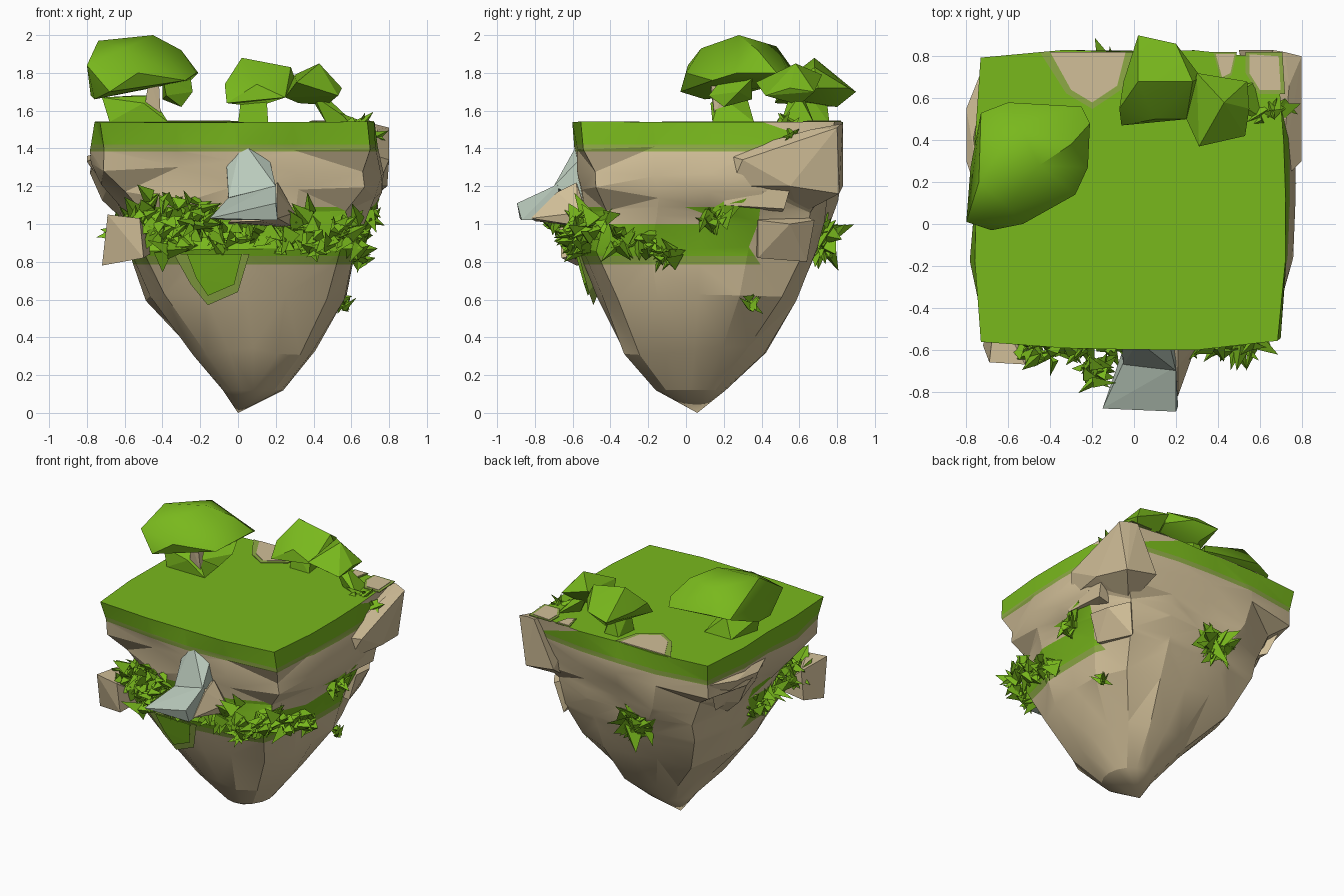
import bpy, bmesh, math, random
from mathutils import Vector

if "Cube" in bpy.data.objects:
    bpy.data.objects.remove(bpy.data.objects["Cube"])

random.seed(11)


def material(name, rgb):
    m = bpy.data.materials.new(name)
    m.diffuse_color = (*rgb, 1)
    m.use_nodes = True
    m.node_tree.nodes["Principled BSDF"].inputs["Base Color"].default_value = m.diffuse_color
    return m


GRASS = material("grass green", (0.19, 0.48, 0.012))
EDGE = material("grass edge olive", (0.27, 0.40, 0.06))
ROCK = material("tan rock", (0.64, 0.52, 0.315))
WATER = material("pale water", (0.49, 0.59, 0.50))


def finish(name, bm, mats, smooth=False):
    bmesh.ops.recalc_face_normals(bm, faces=bm.faces)
    me = bpy.data.meshes.new(name)
    bm.to_mesh(me)
    bm.free()
    for m in mats:
        me.materials.append(m)
    ob = bpy.data.objects.new(name, me)
    bpy.context.collection.objects.link(ob)
    if smooth:
        bpy.context.view_layer.objects.active = ob
        ob.select_set(True)
        bpy.ops.object.shade_smooth_by_angle(angle=math.radians(smooth))
        ob.select_set(False)
    return ob


def hull(name, pts, mat, smooth=False):
    """Faceted solid wrapped round a few points."""
    bm = bmesh.new()
    vs = [bm.verts.new(p) for p in pts]
    bmesh.ops.convex_hull(bm, input=vs)
    loose = [v for v in bm.verts if not v.link_faces]
    bmesh.ops.delete(bm, geom=loose, context='VERTS')
    return finish(name, bm, [mat], smooth)


def tuft(name, centre, size, count, out=(0, 0, 0), spread=0.08, flat=(1, 1, 1)):
    """Cluster of pointed leaves radiating from a centre; flat squashes it per axis."""
    bm = bmesh.new()
    rv = lambda: Vector([random.uniform(-1, 1) * f for f in flat])
    for _ in range(count):
        base = Vector(centre) + rv() * spread * 0.7
        d = (rv() + Vector(out)).normalized()
        side = d.orthogonal().normalized()
        other = d.cross(side)
        w = size * random.uniform(0.25, 0.5)
        tip = bm.verts.new(base + d * size * random.uniform(0.6, 1.05))
        b = [bm.verts.new(base + side * w * math.cos(a) + other * w * 0.6 * math.sin(a))
             for a in (0, 2.1, 4.2)]
        for i in range(3):
            bm.faces.new((b[i], b[(i + 1) % 3], tip))
        bm.faces.new(b[::-1])
    return finish(name, bm, [GRASS])


# Floating island: stacked squarish rings (z, x0, x1, y0, y1, squareness, jitter)
RINGS = [(1.54, -.77, .73, -.60, .83, 13, .012), (1.40, -.78, .75, -.59, .83, 10, .015),
         (1.29, -.79, .77, -.58, .83, 7, .035), (1.16, -.73, .76, -.56, .81, 6, .045),
         (1.03, -.61, .68, -.53, .76, 5, .035), (.86, -.59, .63, -.57, .71, 5, .015),
         (.61, -.49, .58, -.47, .60, 3.6, .02), (.33, -.25, .41, -.34, .43, 2.6, .02),
         (.12, -.08, .24, -.16, .21, 2, .0)]
N = 16
bm = bmesh.new()
rows = []
for k, (z, x0, x1, y0, y1, p, j) in enumerate(RINGS):
    row = []
    for i in range(N):
        a = 2 * math.pi * i / N
        c, s = math.cos(a), math.sin(a)
        r = (abs(c) ** p + abs(s) ** p) ** (-1 / p)
        q = r * (1 - random.uniform(-.3, 2) * j)
        x = (x0 + x1) / 2 + (x1 - x0) / 2 * c * q
        y = (y0 + y1) / 2 + (y1 - y0) / 2 * s * q
        dz = random.uniform(-1, 1) * j * 1.2 if k else random.uniform(-.003, .003)
        row.append(bm.verts.new((x, y, z + dz)))
    rows.append(row)
bm.faces.new(rows[0])
tip = bm.verts.new((0, .06, 0))
for a, b in zip(rows, rows[1:]):
    for i in range(N):
        n = (i + 1) % N
        bm.faces.new((a[i], b[i], b[n], a[n]))
for i in range(N):
    bm.faces.new((rows[-1][i], tip, rows[-1][(i + 1) % N]))
bmesh.ops.recalc_face_normals(bm, faces=bm.faces)
bmesh.ops.triangulate(bm, faces=[f for f in bm.faces if len(f.verts) == 4])
for z in (1.42, 1.385, 1.09, 1.0, .83, .785):          # colour borders
    bmesh.ops.bisect_plane(bm, geom=bm.verts[:] + bm.edges[:] + bm.faces[:],
                           plane_co=(0, 0, z), plane_no=(0, 0, 1))
for f in bm.faces:
    c = f.calc_center_median()
    f.material_index = 2
    ledge = c.y < (.35 if c.x > 0 else .1)
    ledge_top = 1.0 if abs(c.x) > .5 and c.y < 0 else 1.09
    if c.z > 1.52 and f.normal.z > .9:
        f.material_index = 0
    elif c.z > 1.385 and c.x + c.y < 1.3:
        f.material_index = 0 if c.z > 1.42 else 1
    elif ledge and .785 < c.z < ledge_top:
        f.material_index = 0 if c.z > .83 else 1
finish("island", bm, [GRASS, EDGE, ROCK], smooth=20)


# Bare patches on the top, each with an olive rim
def patch(name, outline):
    cx = sum(p[0] for p in outline) / len(outline)
    cy = sum(p[1] for p in outline) / len(outline)
    for suffix, mat, k, z in (("_rim", EDGE, 1.25, 1.546), ("_soil", ROCK, 1, 1.549)):
        pts = [(cx + (x - cx) * k, min(.82, cy + (y - cy) * k)) for x, y in outline]
        hull(name + suffix, [(x, y, h) for x, y in pts for h in (z - .006, z)], mat)


patch("back_patch", [(-.40, .82), (-.04, .82), (-.08, .66), (-.2, .58), (-.3, .64)])
patch("corner_patch", [(.55, .81), (.69, .8), (.7, .64), (.6, .64), (.55, .72)])
patch("small_patch", [(.39, .81), (.48, .81), (.46, .72), (.42, .7)])

# Rock outcrops
hull("corner_rock", [(.66, .83, 1.53), (.72, .82, 1.53), (.80, .80, 1.51), (.74, .66, 1.50),
                     (.80, .30, 1.34), (.70, .20, 1.37), (.74, .24, 1.20), (.79, .55, 1.2),
                     (.74, .81, 1.16), (.5, .83, 1.2), (.55, .6, 1.05)], ROCK)
hull("left_rock", [(-.80, .55, 1.36), (-.80, .3, 1.33), (-.7, .0, 1.38), (-.72, .75, 1.38),
                   (-.62, .1, 1.1), (-.66, .6, 1.12), (-.5, .4, 1.1)], ROCK)
hull("front_left_rock", [(-.69, -.66, 1.05), (-.72, -.58, .78), (-.5, -.66, .82), (-.52, -.67, 1.03),
                         (-.66, -.4, 1.03), (-.68, -.4, .82), (-.45, -.4, .85)], ROCK)
hull("right_ledge_rock", [(.70, .38, 1.02), (.69, .55, 1.0), (.6, .68, 1.02), (.64, .38, .82),
                          (.55, .64, .80), (.5, .36, .85), (.4, .5, 1.1)], ROCK)
hull("right_overhang", [(.74, .2, 1.1), (.74, .52, 1.08), (.75, .56, 1.22), (.74, .2, 1.22),
                        (.55, .25, 1.05), (.55, .5, 1.05)], ROCK)

# Waterfall: steep upper sheet, flared pool lip and rock shelf beneath
hull("waterfall_sheet", [(.02, -.56, 1.45), (-.06, -.575, 1.3), (.17, -.575, 1.33), (.03, -.61, 1.33),
                         (-.05, -.67, 1.14), (.2, -.70, 1.20), (-.05, -.5, 1.1), (.2, -.5, 1.1),
                         (.16, -.61, 1.3)], WATER)
hull("waterfall_pool", [(-.05, -.66, 1.14), (.2, -.68, 1.21), (.2, -.895, 1.11), (-.15, -.88, 1.03),
                        (.21, -.87, 1.02), (-.06, -.62, 1.02), (.2, -.65, 1.03)], WATER)
hull("waterfall_shelf", [(.21, -.82, 1.03), (.21, -.68, 1.17), (.21, -.58, 1.22), (.30, -.57, 1.06),
                         (.3, -.5, .98), (-.05, -.72, 1.01), (.1, -.8, 1.015), (-.05, -.5, 1.0)], ROCK)

# Leafy fringe along the ledge
for i in range(12):
    x = -.56 + i * .1
    tuft(f"front_fringe_{i}", (x, -.54, .95 + .06 * math.sin(i * 2.3)), .14, 12, (0, -.15, 0))
for i in range(4):
    tuft(f"right_fringe_{i}", (.61, -.46 + i * .12, .98 - .045 * i), .13, 11, (.2, 0, 0))
for i in range(5):
    tuft(f"left_fringe_{i}", (-.58, -.45 + i * .12, 1.0 - .02 * i), .13, 11, (-.2, 0, 0))
tuft("fringe_high_left", (-.45, -.58, 1.08), .11, 16, spread=.1)
tuft("fringe_mid_left", (-.3, -.56, 1.07), .1, 14, spread=.1)
tuft("waterfall_bush", (-.19, -.71, 1.03), .11, 22)
tuft("back_bush", (-.10, .72, .93), .2, 36, (0, .12, 0), .07, (1, .3, .8))
tuft("right_bush", (.68, .16, 1.05), .14, 18, (.1, 0, 0), .09, (.4, 1, 1))
tuft("right_low_leaf", (.56, .34, .57), .1, 7, (.1, 0, 0), .05, (.3, .5, 1))
tuft("corner_bush", (.66, .53, 1.49), .12, 14, (.1, 0, 0), .07)
tuft("low_right_leaves", (.64, -.12, .83), .08, 10, spread=.05)
hull("hanging_grass_rim", [(-.34, -.565, .84), (.06, -.57, .84), (.0, -.515, .64), (-.16, -.49, .57),
                           (-.25, -.52, .68), (-.1, -.4, .8)], EDGE)
hull("hanging_grass", [(-.27, -.58, .84), (.02, -.585, .84), (-.02, -.54, .68), (-.16, -.52, .62),
                       (-.22, -.545, .71), (-.1, -.4, .8)], GRASS)

# Left tree: canopy, underside lobe, trunk
hull("left_canopy", [(-.73, .53, 1.78), (-.6, .58, 1.8), (-.25, .56, 1.76), (-.21, .48, 1.8),
                     (-.22, .27, 1.8), (-.28, .14, 1.76), (-.53, .0, 1.8), (-.68, -.03, 1.7),
                     (-.8, .01, 1.84), (-.78, .27, 1.68), (-.74, .2, 1.97), (-.45, .28, 2.0),
                     (-.3, .38, 1.92), (-.55, .48, 1.94), (-.6, .08, 1.93), (-.76, .1, 1.66),
                     (-.5, .45, 1.74), (-.45, .15, 1.75)], GRASS, 40)
hull("left_canopy_lobe", [(-.40, .2, 1.78), (-.25, .35, 1.77), (-.3, .2, 1.62), (-.4, .35, 1.66),
                          (-.38, .12, 1.68), (-.24, .28, 1.7)], GRASS)
hull("left_tree_base", [(-.68, .14, 1.54), (-.37, .14, 1.54), (-.4, .36, 1.54), (-.62, .36, 1.54),
                        (-.72, .16, 1.67), (-.46, .18, 1.68), (-.55, .32, 1.68), (-.5, .13, 1.64)], GRASS)
hull("left_trunk", [(-.50, .15, 1.58), (-.41, .15, 1.58), (-.45, .26, 1.56),
                    (-.47, .12, 1.78), (-.42, .13, 1.78), (-.44, .24, 1.78)], ROCK)

# Back tree: two canopies on a short leafy trunk
hull("back_canopy", [(-.05, .68, 1.72), (.02, .9, 1.7), (.2, .86, 1.72), (.32, .7, 1.72),
                     (.25, .5, 1.67), (-.06, .47, 1.64), (-.07, .55, 1.74), (.02, .68, 1.88),
                     (.28, .68, 1.83), (.1, .5, 1.74), (.1, .8, 1.62)], GRASS, 30)
hull("side_canopy", [(.3, .72, 1.79), (.54, .68, 1.70), (.55, .55, 1.72), (.53, .42, 1.68),
                     (.31, .37, 1.75), (.25, .5, 1.67), (.43, .58, 1.85), (.47, .6, 1.63),
                     (.32, .6, 1.64)], GRASS)
hull("back_trunk", [(0, .6, 1.53), (.16, .6, 1.53), (.14, .76, 1.53), (.02, .76, 1.53),
                    (.02, .62, 1.7), (.15, .64, 1.7), (.08, .74, 1.7)], GRASS)
hull("side_trunk", [(.47, .56, 1.53), (.62, .5, 1.53), (.58, .68, 1.53),
                    (.4, .55, 1.68), (.46, .6, 1.68), (.38, .62, 1.68)], GRASS)
